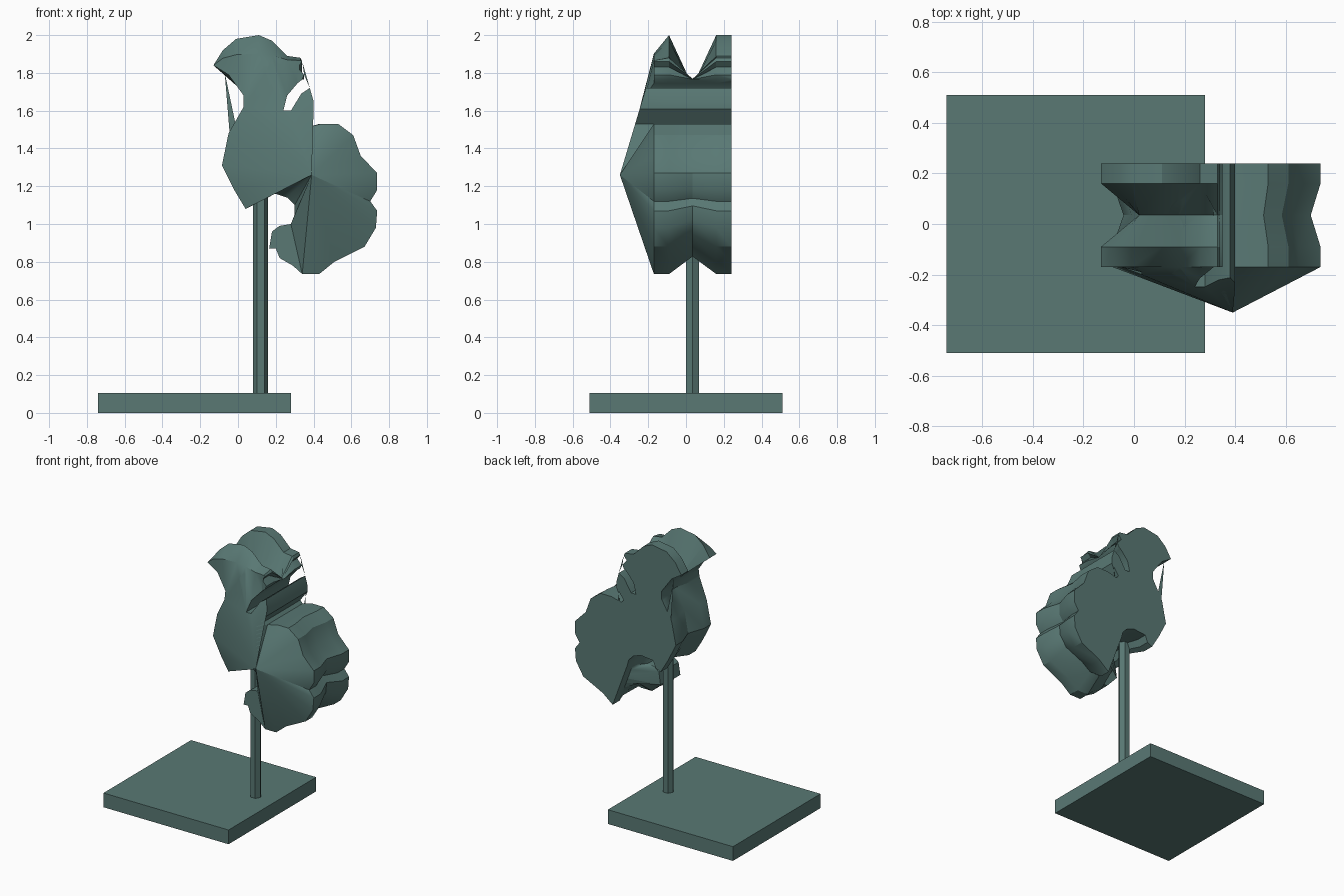
import bpy, bmesh, math

if "Cube" in bpy.data.objects:
    bpy.data.objects.remove(bpy.data.objects["Cube"])

# dark green patina
patina = bpy.data.materials.new("patina")
patina.diffuse_color = (.10, .19, .175, 1)
patina.use_nodes = True
patina.node_tree.nodes["Principled BSDF"].inputs["Base Color"].default_value = patina.diffuse_color


def finish(name, bm, angle=30):
    bmesh.ops.recalc_face_normals(bm, faces=bm.faces[:])
    me = bpy.data.meshes.new(name)
    bm.to_mesh(me)
    bm.free()
    me.materials.append(patina)
    ob = bpy.data.objects.new(name, me)
    bpy.context.collection.objects.link(ob)
    bpy.ops.object.select_all(action='DESELECT')
    ob.select_set(True)
    bpy.context.view_layer.objects.active = ob
    bpy.ops.object.shade_smooth_by_angle(angle=math.radians(angle))
    return ob


# base plate
bm = bmesh.new()
bmesh.ops.create_cube(bm, size=1)
for v in bm.verts:
    v.co = (v.co.x * 1.02 - .23, v.co.y * 1.02, v.co.z * .105 + .0525)
finish("base_plate", bm)

# hexagonal support post
bm = bmesh.new()
bmesh.ops.create_cone(bm, cap_ends=True, segments=6, radius1=.04, radius2=.04, depth=1.1)
turn = 0 if max(v.co.x for v in bm.verts) > .039 else math.pi / 6
for v in bm.verts:
    a = math.atan2(v.co.y, v.co.x) + turn
    v.co = (.12 + .04 * math.cos(a), .035 + .04 * math.sin(a), v.co.z + .63)
finish("support_post", bm, 20)

# silhouette in (x, z), clockwise, split by region
head = [(.03, 1.68), (-.05, 1.79), (-.13, 1.84), (-.08, 1.92), (-.01, 1.98), (.11, 2.0),
        (.18, 1.97), (.26, 1.89), (.33, 1.88), (.34, 1.86), (.315, 1.83), (.35, 1.79),
        (.34, 1.765), (.315, 1.745), (.26, 1.68)]
jaw = [(.24, 1.60), (.28, 1.60), (.335, 1.69), (.38, 1.72), (.40, 1.65), (.40, 1.61),
       (.34, 1.53), (.36, 1.51)]
tail = [(.44, 1.53), (.53, 1.53), (.61, 1.47), (.65, 1.36), (.737, 1.27), (.737, 1.18),
        (.70, 1.12), (.737, 1.07), (.73, .98), (.67, .88), (.51, .80), (.43, .735)]
hook = [(.34, .735), (.29, .78), (.22, .82), (.20, .87), (.165, .87), (.18, .96), (.22, .99),
        (.28, 1.0), (.30, 1.05), (.30, 1.10), (.26, 1.14)]
chest = [(.20, 1.16), (.10, 1.15), (.08, 1.10), (.04, 1.08), (-.02, 1.18), (-.085, 1.31),
         (-.05, 1.48), (.03, 1.62)]
outline = head + jaw + tail + hook + chest
n, H, J = len(outline), len(head), len(jaw)
K = H + J + len(tail)          # first hook point


def front(i, x, z):
    return (x, min(z, 1.86 + (z - 1.86) * .3) if i < H else z)


def groove(i, x, z):
    if i >= H - 3 and i < H + J:          # lips and jaw run straight across
        return (x, z)
    if i < H:                             # head sinks into a deep valley
        if x > .27:
            return (x, 1.765 + (z - 1.765) * .03)
        return (max(.02, x), 1.695 + (z - 1.68) * .11)
    x = .35 + (x - .35) * .9
    if z > 1.2 or K + 4 <= i < K + len(hook):
        return (x, z)
    return (x, 1.2 + (z - 1.2) * .8)


def back(i, x, z):
    k = i - K
    if 0 <= k < 9:                        # the back plate has no hook
        t = (k + 1) / 9
        return (.43 + (.31 - .43) * t, .735 + (1.06 - .735) * t)
    return (x, z)


# carved body: rings swept through the thickness, pinched in the middle
bm = bmesh.new()
rings = []
for y, shape in ((-.17, front), (-.09, lambda i, x, z: (x, z)), (.035, groove),
                 (.16, back), (.24, back)):
    ring = []
    for i, (x, z) in enumerate(outline):
        px, pz = shape(i, x, z)
        ring.append(bm.verts.new((px, y, pz)))
    rings.append(ring)
for a, b in zip(rings, rings[1:]):
    for i in range(n):
        j = (i + 1) % n
        bm.faces.new((a[i], a[j], b[j], b[i]))

# faceted front fan rising to a peak, plus head and hook panels
f = rings[0]
for i in range(H, H + J - 1):
    f[i].co.y = -.35 + .3 * (f[i].co.z - 1.26)
f[H - 1].co.y = -.215
f[n - 1].co.y = -.20
f[0].co.y = -.19
peak = bm.verts.new((.39, -.35, 1.26))
fan = [n - 1] + list(range(H, K + 1)) + list(range(K + 7, n))
for i, j in zip(fan, fan[1:]):
    bm.faces.new((f[i], f[j], peak))
caps = [bm.faces.new([f[n - 1]] + f[:H + 1]), bm.faces.new(f[K:K + 8]),
        bm.faces.new(rings[-1])]
bmesh.ops.triangulate(bm, faces=caps)
body = finish("carved_body", bm, 32)

# slanted eye opening cut through both plates
bm = bmesh.new()
bmesh.ops.create_cone(bm, cap_ends=True, segments=14, radius1=1, radius2=1, depth=2)
for v in bm.verts:
    x, z, y = v.co
    v.co = (.166 + .024 * x + .014 * z, y * .6, 1.78 + .064 * z)
cutter = finish("eye_cutter", bm)
cutter.hide_render = True
mod = body.modifiers.new("eye_opening", 'BOOLEAN')
mod.operation = 'DIFFERENCE'
mod.solver = 'EXACT'
mod.use_self = True
mod.object = cutter
bpy.context.view_layer.objects.active = body
bpy.ops.object.modifier_move_to_index(modifier=mod.name, index=0)
bpy.ops.object.modifier_apply(modifier=mod.name)
bpy.data.objects.remove(cutter)
